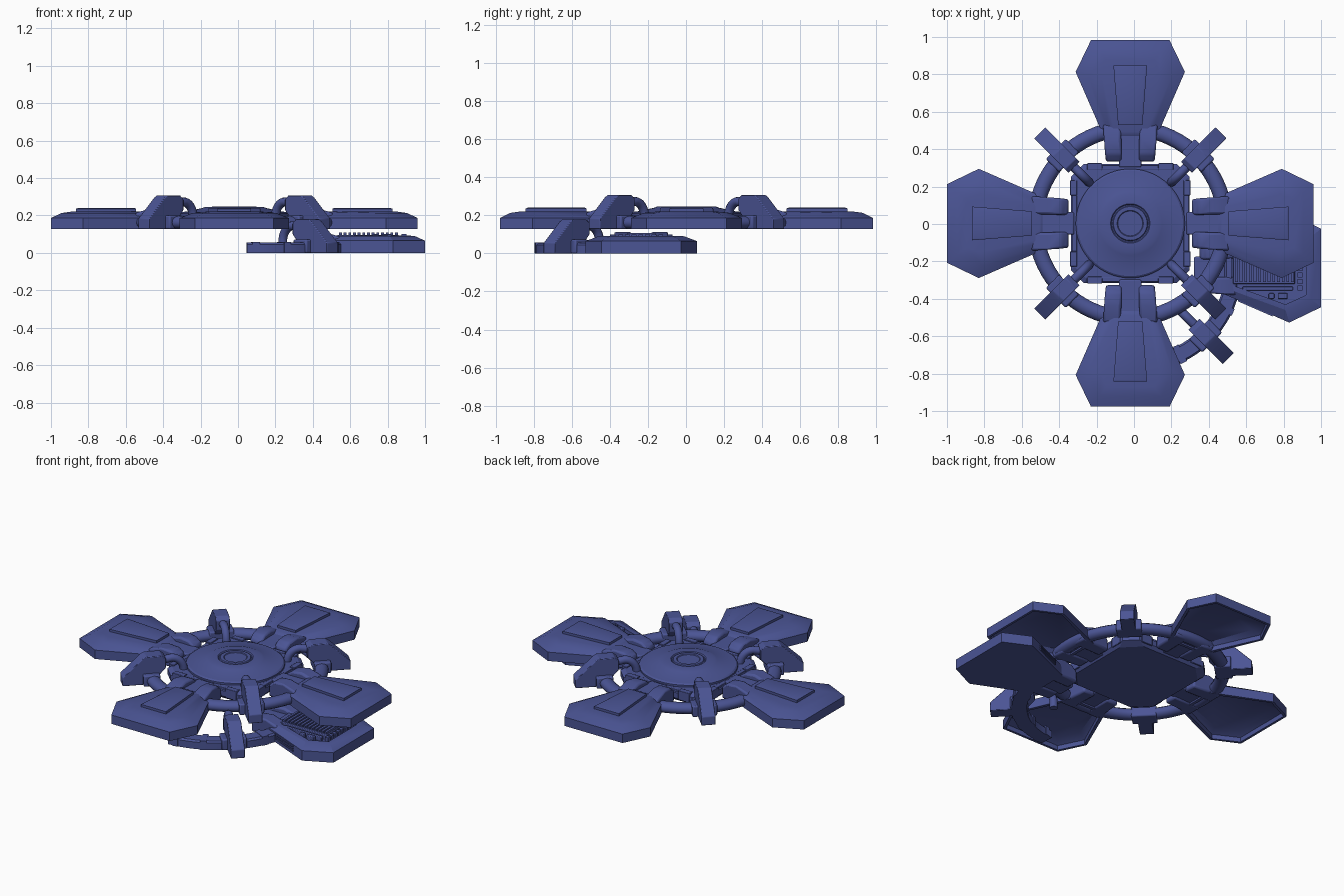
import bpy, bmesh
from math import sin, cos, pi, radians
from mathutils import Matrix, Vector

if "Cube" in bpy.data.objects:
    bpy.data.objects.remove(bpy.data.objects["Cube"])

mat = bpy.data.materials.new("blue")
mat.diffuse_color = (0.07, 0.09, 0.30, 1)
mat.use_nodes = True
mat.node_tree.nodes["Principled BSDF"].inputs["Base Color"].default_value = mat.diffuse_color
UPPER = Vector((-0.02, 0.003, 0.128))     # centre of the four-pad frame
LOWER = Vector((0.02, -0.235, 0.0))       # centre of the spare quarter below it


def finish(name, bm, centre, angle=0, bevel=0, smooth=30):
    bmesh.ops.remove_doubles(bm, verts=bm.verts, dist=1e-5)
    bmesh.ops.recalc_face_normals(bm, faces=bm.faces)
    me = bpy.data.meshes.new(name)
    bm.to_mesh(me)
    bm.free()
    ob = bpy.data.objects.new(name, me)
    bpy.context.collection.objects.link(ob)
    me.materials.append(mat)
    ob.matrix_world = Matrix.Translation(centre) @ Matrix.Rotation(radians(angle), 4, 'Z')
    if bevel:
        m = ob.modifiers.new("bevel", 'BEVEL')
        m.width, m.segments = bevel, 2
    bpy.ops.object.select_all(action='DESELECT')
    ob.select_set(True)
    bpy.context.view_layer.objects.active = ob
    bpy.ops.object.shade_smooth_by_angle(angle=radians(smooth))
    return ob


def loft(name, rings, centre, angle=0, caps=True, closed=False, **kw):
    """Skin a list of equal-length point rings."""
    bm = bmesh.new()
    vs = [[bm.verts.new(p) for p in r] for r in rings]
    n = len(rings[0])
    pairs = list(zip(vs, vs[1:])) + ([(vs[-1], vs[0])] if closed else [])
    for a, b in pairs:
        for i in range(n):
            j = (i + 1) % n
            bm.faces.new((a[i], a[j], b[j], b[i]))
    if caps and not closed:
        bm.faces.new(vs[0])
        bm.faces.new(vs[-1])
    return finish(name, bm, centre, angle, **kw)


def mirrored(half, z):
    """Close a half outline of (radius, half width) across the radial axis."""
    return [(r, w, z) for r, w in half] + [(r, -w, z) for r, w in reversed(half)]


def boxes(name, specs, centre, angle=0, **kw):
    """Boxes given as r0, r1, w0, w1, z0, z1."""
    bm = bmesh.new()
    for a, b, c, d, e, f in specs:
        m = Matrix.Translation(((a + b) / 2, (c + d) / 2, (e + f) / 2)) @ Matrix.Diagonal((b - a, d - c, f - e, 1))
        bmesh.ops.create_cube(bm, size=1, matrix=m)
    return finish(name, bm, centre, angle, **kw)


def sweep_arc(name, section, a0, a1, n, centre, **kw):
    closed = abs(a1 - a0) >= 360
    rings = []
    for i in range(n if closed else n + 1):
        a = radians(a0 + (a1 - a0) * i / n)
        rings.append([(r * cos(a), r * sin(a), z) for r, z in section])
    return loft(name, rings, centre, closed=closed, **kw)


def slab(name, profile, w, centre, angle, **kw):
    """Radial profile (r, z) extruded to both sides."""
    return loft(name, [[(r, s * w, z) for r, z in profile] for s in (-1, 1)], centre, angle, **kw)


OUT = [(0.45, 0.135), (0.81, 0.292), (0.98, 0.21)]
RIM = [(0.475, 0.11), (0.79, 0.225), (0.925, 0.165)]
TOP = [(0.49, 0.085), (0.80, 0.155), (0.875, 0.13)]
PLATE = [(0.525, 0.065), (0.845, 0.09)]
UNDER = [(0.47, 0.12), (0.81, 0.275), (0.965, 0.198)]


def pad(centre, angle):
    # hollow shell with a bevelled rim and raised plate
    loft("pad_shell", [mirrored(RIM, 0.055), mirrored(UNDER, 0.03), mirrored(UNDER, 0), mirrored(OUT, 0),
                       mirrored(OUT, 0.058), mirrored(RIM, 0.085), mirrored(TOP, 0.092)], centre, angle, smooth=35)
    small = [(0.535, 0.055), (0.835, 0.08)]
    loft("pad_plate", [mirrored(PLATE, 0.08), mirrored(PLATE, 0.108), mirrored(small, 0.112)], centre, angle)


def neck(centre, angle):
    # two rounded lugs and a lower bridge joining pad to frame
    for s in (-1, 1):
        prof = [(0.33, 0.0), (0.33, 0.075), (0.37, 0.105), (0.44, 0.112), (0.53, 0.085), (0.53, 0.0)]
        lo, hi = sorted((s * 0.05, s * 0.145))
        loft("neck_lug", [[(r, w * (0.9 if r < 0.4 else 1), z) for r, z in prof] for w in (lo, hi)],
             centre, angle, bevel=0.012, smooth=40)
    boxes("neck_bridge", [(0.30, 0.50, -0.06, 0.06, 0.01, 0.078)], centre, angle, bevel=0.008)


def bracket(centre, angle):
    # upright clamp over the ring
    slab("ring_bracket", [(0.685, 0), (0.685, 0.055), (0.565, 0.168), (0.545, 0.18), (0.45, 0.18), (0.425, 0.16),
                          (0.425, 0.10), (0.47, 0.05), (0.47, 0)], 0.042, centre, angle, bevel=0.004)
    boxes("ring_collar", [(0.463, 0.563, -0.075, 0.075, -0.0, 0.072)], centre, angle, bevel=0.008)
    # bent tube running down to the hub corner
    path = [(0.44 + 0.0, 0.135)] + [(0.385 + 0.075 * cos(t), 0.06 + 0.085 * sin(t))
                                     for t in [pi / 2 + i * pi / 16 for i in range(9)]] + [(0.31, 0.02)]
    rings = []
    for i, (r, z) in enumerate(path):
        p, q = path[max(i - 1, 0)], path[min(i + 1, len(path) - 1)]
        d = Vector((q[0] - p[0], 0, q[1] - p[1])).normalized()
        side = Vector((-d.z, 0, d.x))
        rings.append([Vector((r, 0, z)) + 0.024 * (side * cos(a) + Vector((0, 1, 0)) * sin(a))
                      for a in [k * pi / 6 for k in range(12)]])
    loft("bracket_tube", rings, centre, angle, smooth=50)


# upper frame: four pads and four brackets
for k in range(4):
    pad(UPPER, 90 * k)
    neck(UPPER, 90 * k)
    bracket(UPPER, 45 + 90 * k)

# round ring
section = [(0.508 + 0.042 * cos(a), 0.034 + 0.034 * sin(a)) for a in [i * pi / 6 for i in range(12)]]
sweep_arc("main_ring", section, 0, 360, 72, UPPER, smooth=50)


def octagon(h, c, z):
    return [(h, -h + c, z), (h, h - c, z), (h - c, h, z), (-h + c, h, z),
            (-h, h - c, z), (-h, -h + c, z), (-h + c, -h, z), (h - c, -h, z)]


# hub: chamfered square housing, edge strips and round cover
loft("hub_housing", [octagon(0.30, 0.10, 0.0), octagon(0.318, 0.07, 0.02), octagon(0.318, 0.07, 0.055),
                     octagon(0.295, 0.06, 0.07)], UPPER, smooth=20)
for k in range(4):
    boxes("hub_edge_strip", [(0.285, 0.322, -0.23, -0.15, 0.015, 0.076), (0.285, 0.322, 0.15, 0.23, 0.015, 0.076),
                             (0.285, 0.312, -0.15, 0.15, 0.015, 0.072)], UPPER, 90 * k, bevel=0.003)
cover = [(0.292, 0.05), (0.292, 0.082), (0.282, 0.09), (0.25, 0.094), (0.17, 0.112), (0.155, 0.118), (0.105, 0.119),
         (0.10, 0.113), (0.094, 0.113), (0.09, 0.119), (0.07, 0.119), (0.066, 0.115), (0.001, 0.115)]
loft("hub_cover", [[(r * cos(i * pi / 32), r * sin(i * pi / 32), z) for i in range(64)] for r, z in cover],
     UPPER, smooth=30)

# lower spare quarter: flat-sided ring arc, bracket and neck
sweep_arc("lower_ring_arc", [(0.468, 0), (0.558, 0), (0.558, 0.045), (0.548, 0.055), (0.478, 0.055), (0.468, 0.045)],
          -87, -4, 18, LOWER, smooth=25)
for a in (-84, -66, -27):
    sweep_arc("arc_band", [(0.463, 0), (0.563, 0), (0.563, 0.058), (0.463, 0.058)], a, a + 4, 2, LOWER)
bracket(LOWER, -45)
neck(LOWER, 0)

# lower pad: solid tray with a recessed bed
BED = [(0.50, 0.09), (0.79, 0.195), (0.90, 0.145)]
loft("lower_pad_tray", [mirrored(OUT, 0), mirrored(OUT, 0.065), mirrored(RIM, 0.09), mirrored(BED, 0.092),
                        mirrored(BED, 0.065)], LOWER, smooth=20)

# ribs, keys and pipes lying in the tray
boxes("pad_core", [(0.51, 0.84, -0.085, 0.085, 0.06, 0.095)], LOWER, bevel=0.004)
boxes("pad_ribs", [(0.52 + 0.025 * i, 0.535 + 0.025 * i, -0.075, 0.075, 0.09, 0.108) for i in range(13)], LOWER)
boxes("pad_keys", [(0.855, 0.88, -0.12 + 0.035 * i, -0.095 + 0.035 * i, 0.06, 0.10) for i in range(7)], LOWER)
for s in (-1, 1):
    lo, hi = sorted((s * 0.10, s * 0.12))
    l2, h2 = sorted((s * 0.135, s * 0.165))
    boxes("pad_pipes", [(0.56, 0.83, lo, hi, 0.06, 0.092), (0.70, 0.73, l2, h2, 0.06, 0.1),
                        (0.75, 0.80, l2, h2, 0.06, 0.1)], LOWER, bevel=0.004)
# slotted vents on the pad flanks
for s in (-1, 1):
    ob = boxes("flank_vent", [(-0.10, 0.10, -0.006, 0.006, 0.022 + 0.014 * i, 0.03 + 0.014 * i) for i in range(3)], LOWER)
    ob.matrix_world = Matrix.Translation(LOWER + Vector((0.63, s * 0.213, 0))) @ Matrix.Rotation(s * 0.411, 4, 'Z')
